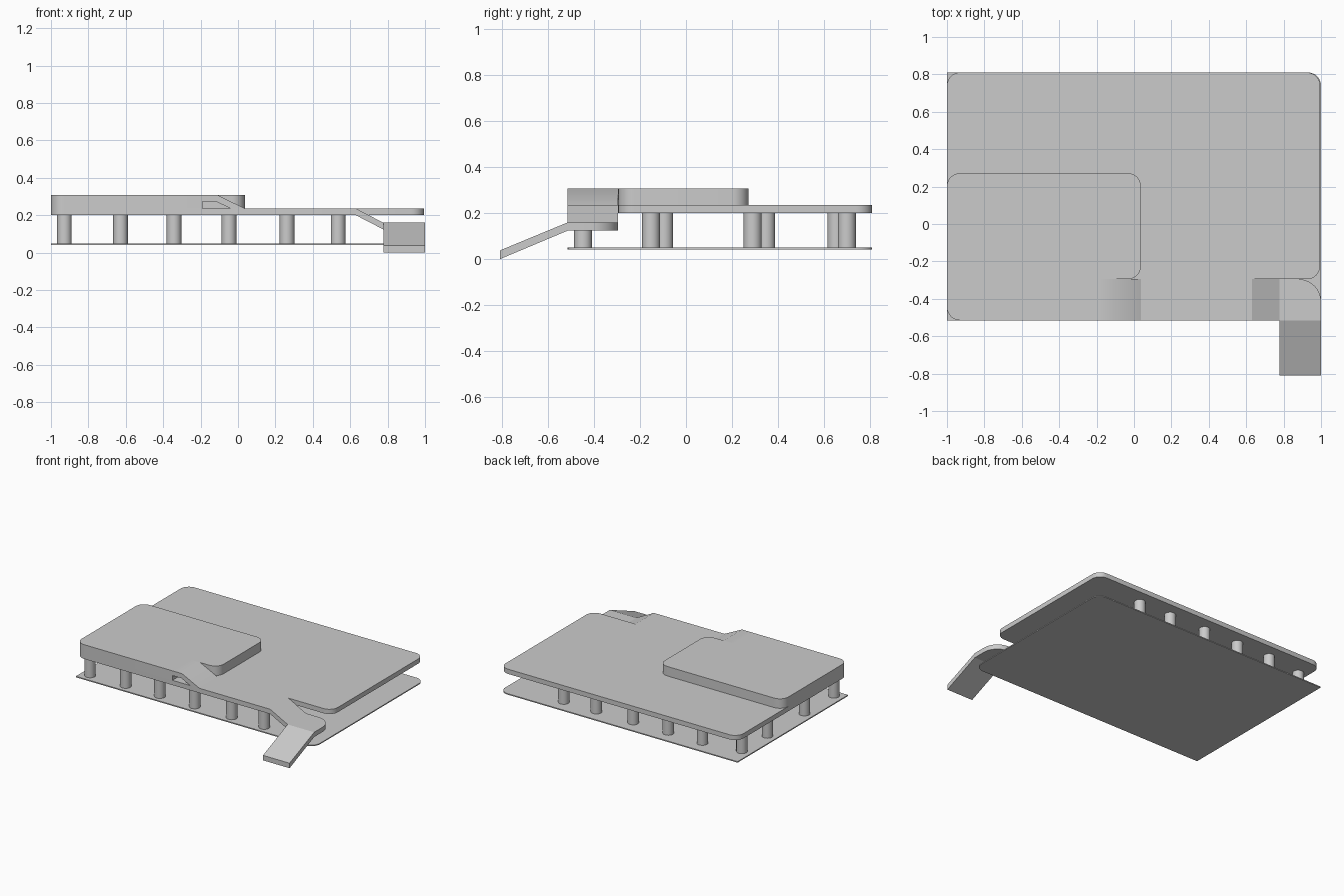
import bpy, bmesh, math
from mathutils import Vector

if "Cube" in bpy.data.objects:
    bpy.data.objects.remove(bpy.data.objects["Cube"])

mat = bpy.data.materials.new("light grey concrete")
mat.diffuse_color = (0.6, 0.6, 0.6, 1)
mat.use_nodes = True
mat.node_tree.nodes["Principled BSDF"].inputs["Base Color"].default_value = mat.diffuse_color


def finish(name, bm):
    bmesh.ops.recalc_face_normals(bm, faces=bm.faces)
    me = bpy.data.meshes.new(name)
    bm.to_mesh(me)
    bm.free()
    ob = bpy.data.objects.new(name, me)
    me.materials.append(mat)
    bpy.context.collection.objects.link(ob)
    bpy.ops.object.select_all(action='DESELECT')
    ob.select_set(True)
    bpy.context.view_layer.objects.active = ob
    bpy.ops.object.shade_smooth_by_angle(angle=math.radians(30))
    return ob


def prism(name, pts, offset):
    """Extrude a flat 3D outline along an offset vector."""
    bm = bmesh.new()
    face = bm.faces.new([bm.verts.new(p) for p in pts])
    geo = bmesh.ops.extrude_face_region(bm, geom=[face], use_keep_orig=True)["geom"]
    bmesh.ops.translate(bm, vec=offset,
                        verts=[g for g in geo if isinstance(g, bmesh.types.BMVert)])
    return finish(name, bm)


def slab(name, corners, z0, z1, steps=8):
    """Horizontal plate; corners are (x, y, radius) with right-angle turns."""
    pts = []
    for i, (x, y, r) in enumerate(corners):
        p = Vector((x, y, z0))
        if r == 0:
            pts.append(p)
            continue
        a = (Vector((*corners[i - 1][:2], z0)) - p).normalized()
        b = (Vector((*corners[(i + 1) % len(corners)][:2], z0)) - p).normalized()
        for k in range(steps + 1):
            t = math.pi / 2 * k / steps
            pts.append(p + r * (a * (1 - math.sin(t)) + b * (1 - math.cos(t))))
    return prism(name, pts, (0, 0, z1 - z0))


FRONT, STEP, BACK, R = -0.515, -0.295, 0.81, 0.07

# Thin ground plate, rounded only on the right
slab("ground_plate", [(-1, FRONT, 0), (1, FRONT, R), (1, BACK, R), (-1, BACK, 0)], 0.042, 0.05)

# Main deck with the front lane running along it
slab("main_deck", [(-1, FRONT, R), (0.63, FRONT, 0), (0.63, STEP, 0), (0.995, STEP, R),
                   (0.995, BACK, R), (-1, BACK, R)], 0.20, 0.236)

# Raised upper level
slab("upper_level", [(-1, FRONT, R), (-0.19, FRONT, 0), (-0.19, STEP, 0), (0.037, STEP, R),
                     (0.037, 0.272, R), (-1, 0.272, R)], 0.236, 0.308)


# Sloped lanes along the front, hollow below the upper one
def lane(name, profile):
    prism(name, [(x, FRONT, z) for x, z in profile], (0, STEP - FRONT, 0))


lane("upper_slope", [(-0.19, 0.272), (-0.19, 0.308), (-0.11, 0.308), (0.037, 0.236),
                     (-0.04, 0.236), (-0.115, 0.272)])
lane("lower_slope", [(0.63, 0.20), (0.63, 0.236), (0.777, 0.16), (0.777, 0.124)])

# Turning landing and the ramp down to the ground
slab("landing", [(0.777, FRONT, 0), (1, FRONT, 0), (1, STEP, 0.12), (0.777, STEP, 0)], 0.124, 0.16)
prism("entry_ramp", [(0.777, y, z) for y, z in
                     [(FRONT, 0.124), (FRONT, 0.16), (-0.81, 0.038), (-0.81, 0)]], (0.223, 0, 0))

# Round columns between ground plate and deck; the left column line is slightly shifted
xs = [-0.928, -0.628, -0.342, -0.048, 0.262, 0.535]
ys = [-0.448, -0.152, 0.29, 0.70]
left_ys = [-0.448, -0.095, 0.349, 0.655]
for i, x in enumerate(xs):
    for j, y in enumerate(left_ys if i == 0 else ys):
        bm = bmesh.new()
        bmesh.ops.create_cone(bm, cap_ends=True, segments=32, radius1=0.039,
                              radius2=0.039, depth=0.15)
        bmesh.ops.translate(bm, verts=bm.verts, vec=(x, y, 0.125))
        finish(f"column_{i}_{j}", bm)
